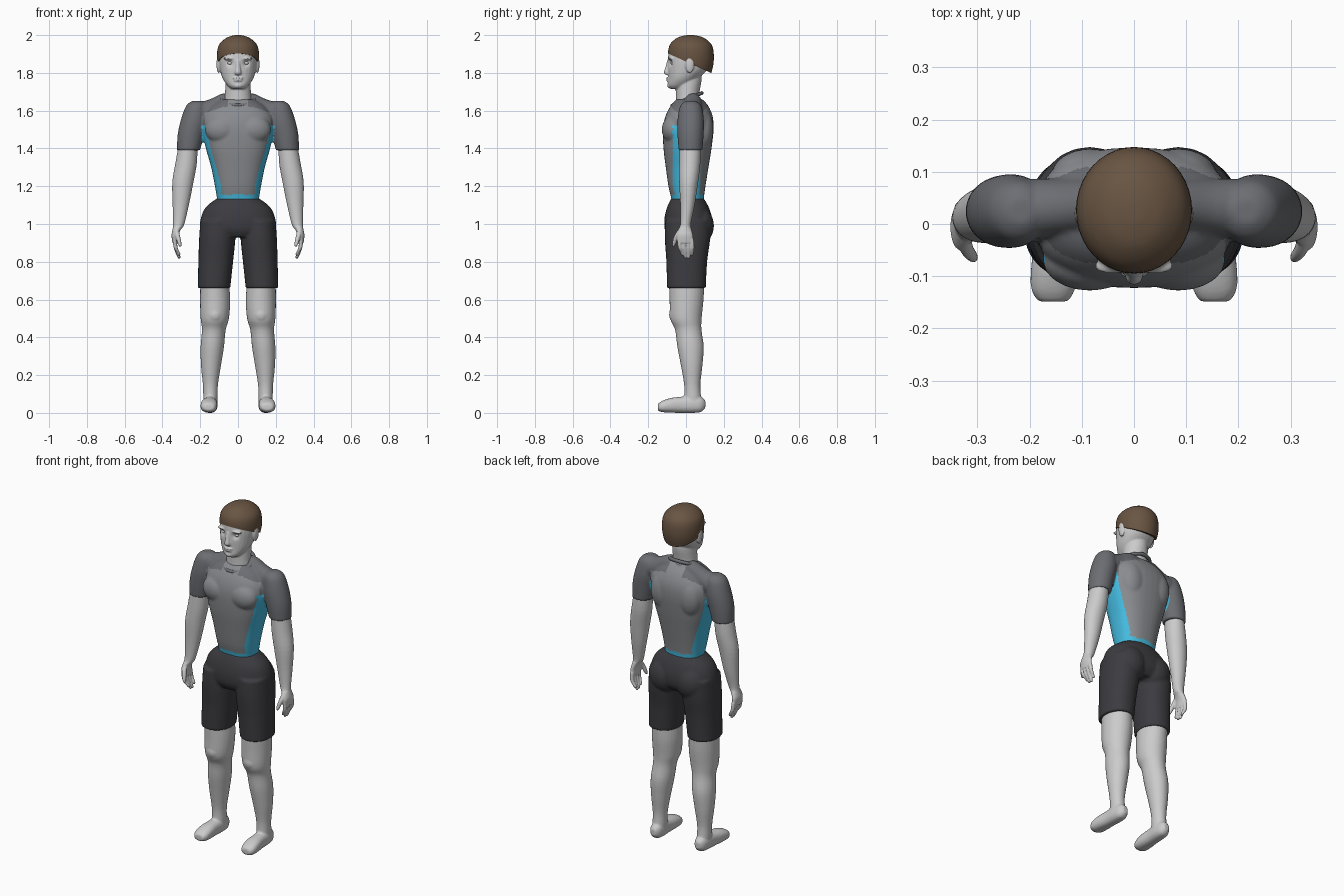
import bpy, bmesh, math
from mathutils import Vector, Matrix

def material(name, rgb):
    m = bpy.data.materials.new(name)
    m.diffuse_color = (*rgb, 1)
    return m

LIGHT = material("shirt grey", (.25, .26, .275))
DARK = material("sleeve grey", (.15, .155, .17))
BLUE = material("blue trim", (.06, .5, .75))
BLACK = material("shorts black", (.045, .045, .052))
BROWN = material("hair brown", (.14, .09, .055))

def spline(rings, sub=4):
    """Catmull-Rom interpolation of ring tuples."""
    P = [rings[0]] + list(rings) + [rings[-1]]
    out = []
    for a, b, c, d in zip(P, P[1:], P[2:], P[3:]):
        for k in range(sub):
            t = k / sub
            out.append([.5 * (2*q + (r-p)*t + (2*p-5*q+4*r-s)*t*t + (3*q-p-3*r+s)*t**3)
                        for p, q, r, s in zip(a, b, c, d)])
    return out + [list(rings[-1])]

def loft(bm, rings, axis='z', power=2, mirror=False, n=28):
    """Closed tube; ring = (x, y, z, radius1, radius2) across the axis."""
    for side in ((1, -1) if mirror else (1,)):
        loops = []
        for x, y, z, r1, r2 in spline(rings):
            loop = []
            for k in range(n):
                a = 2 * math.pi * k / n
                u = r1 * math.copysign(abs(math.cos(a)) ** (2/power), math.cos(a))
                v = r2 * math.copysign(abs(math.sin(a)) ** (2/power), math.sin(a))
                d = {'x': (0, u, v), 'y': (u, 0, v), 'z': (u, v, 0)}[axis]
                loop.append(bm.verts.new((side * (x + d[0]), y + d[1], z + d[2])))
            loops.append(loop)
        for a, b in zip(loops, loops[1:]):
            for k in range(n):
                bm.faces.new((a[k], a[(k+1) % n], b[(k+1) % n], b[k]))
        bm.faces.new(loops[0])
        bm.faces.new(loops[-1])

def ball(bm, c, r, mirror=False):
    for side in ((1, -1) if mirror else (1,)):
        m = Matrix.Translation((side * c[0], c[1], c[2])) @ Matrix.Diagonal((*r, 1))
        bmesh.ops.create_uvsphere(bm, u_segments=20, v_segments=14, radius=1, matrix=m)

def finish(bm, name, mats=(), voxel=0, smooth=3):
    """Turn the bmesh into an object, optionally fusing its overlapping pieces."""
    bmesh.ops.recalc_face_normals(bm, faces=bm.faces)
    me = bpy.data.meshes.new(name)
    bm.to_mesh(me)
    bm.free()
    ob = bpy.data.objects.new(name, me)
    bpy.context.collection.objects.link(ob)
    if voxel:
        rm = ob.modifiers.new("fuse", 'REMESH')
        rm.mode = 'VOXEL'
        rm.voxel_size = voxel
        sm = ob.modifiers.new("smooth", 'SMOOTH')
        sm.iterations = smooth
        dg = bpy.context.evaluated_depsgraph_get()
        new = bpy.data.meshes.new_from_object(ob.evaluated_get(dg))
        ob.modifiers.clear()
        ob.data = new
    for m in mats:
        ob.data.materials.append(m)
    ob.data.shade_smooth()
    return ob

# Shirt: torso, shoulders, chest and sleeves
bm = bmesh.new()
loft(bm, [(0, .01, 1.10, .108, .084), (0, .008, 1.14, .112, .087), (0, .005, 1.2, .122, .098),
          (0, .006, 1.3, .142, .113), (0, .008, 1.4, .17, .127), (0, .012, 1.5, .19, .134),
          (0, .016, 1.57, .185, .125), (0, .018, 1.625, .145, .1), (0, .018, 1.66, .09, .07)],
     power=2.4, n=40)
loft(bm, [(.216, .025, 1.652, .025, .025), (.22, .025, 1.625, .055, .056), (.232, .025, 1.55, .071, .07),
          (.25, .024, 1.47, .07, .069), (.262, .024, 1.39, .061, .063)], mirror=True)
loft(bm, [(0, .035, 1.62, .05, .06), (.075, .037, 1.63, .05, .062), (.15, .032, 1.595, .055, .065),
          (.22, .027, 1.58, .06, .06)], axis='x', mirror=True)
ball(bm, (.085, -.07, 1.5), (.09, .058, .075), True)
ball(bm, (.085, .09, 1.5), (.075, .055, .11), True)
shirt = finish(bm, "shirt", (LIGHT, DARK, BLUE), .007)
for f in shirt.data.polygons:
    x, y, z = abs(f.center.x), f.center.y, f.center.z
    if z < 1.155 or (z < 1.52 and .09 < x < .19 and -.07 < y < .075):
        f.material_index = 2
    elif x > .19 or (z > 1.38 and x > .175) or (x > .05 and z > 1.62 - .35 * max(0, x - .08)):
        f.material_index = 1

# Collar
bpy.ops.mesh.primitive_torus_add(major_radius=.085, minor_radius=.01, major_segments=40,
                                 minor_segments=10, location=(0, .005, 1.66), rotation=(.4, 0, 0))
collar = bpy.context.object
collar.name = "collar"
collar.data.materials.append(DARK)
collar.data.shade_smooth()

# Shorts: pelvis, thighs and buttocks
bm = bmesh.new()
loft(bm, [(0, .008, 1.135, .112, .086), (0, .01, 1.09, .17, .11), (0, .012, 1.03, .197, .126),
          (0, .012, .97, .198, .124), (0, .01, .93, .15, .1)], power=2.2, n=40)
loft(bm, [(.105, .01, 1.02, .094, .12), (.11, .008, .92, .096, .12), (.118, .004, .8, .092, .108),
          (.127, .002, .66, .086, .103)], power=2.2, mirror=True)
ball(bm, (.085, .068, .99), (.092, .08, .1), True)
finish(bm, "shorts", (BLACK,), .007)

# Legs and feet
bm = bmesh.new()
loft(bm, [(.124, .003, .70, .075, .094), (.121, .003, .6, .08, .09), (.123, 0, .5, .075, .083),
          (.128, .012, .44, .063, .07), (.136, .024, .35, .062, .07), (.143, .03, .25, .053, .057),
          (.146, .033, .15, .04, .043), (.146, .035, .08, .038, .045), (.146, .035, .04, .036, .045)],
     mirror=True)
loft(bm, [(.145, .102, .046, .015, .02), (.146, .08, .045, .032, .04), (.147, .04, .045, .039, .045),
          (.15, -.02, .043, .039, .043), (.153, -.08, .04, .044, .039), (.155, -.125, .034, .042, .03),
          (.155, -.149, .03, .028, .018)], axis='y', power=2.4, mirror=True)
ball(bm, (.122, -.045, .52), (.045, .045, .05), True)
finish(bm, "legs", (), .006)

# Arms and hands
bm = bmesh.new()
loft(bm, [(.264, .022, 1.42, .05, .056), (.275, .02, 1.32, .057, .056), (.292, .014, 1.22, .056, .05),
          (.303, .008, 1.1, .043, .038), (.314, -.002, 1.0, .03, .028), (.325, -.006, .97, .022, .036),
          (.334, -.006, .94, .018, .043), (.333, -.004, .9, .014, .043)], mirror=True)
for i, tip in enumerate((.835, .82, .818, .835)):
    y = -.036 + .022 * i
    loft(bm, [(.334, y, .92, .011, .011), (.33, y + .004, .875, .011, .011),
              (.314, y * .8 + .008, tip + .01, .009, .009), (.311, y * .8 + .008, tip - .002, .005, .005)],
         mirror=True, n=12)
loft(bm, [(.328, -.02, .98, .014, .014), (.32, -.048, .94, .013, .014), (.31, -.062, .9, .011, .011),
          (.306, -.067, .88, .006, .006)], mirror=True, n=12)
finish(bm, "arms", (), .0045, 2)

# Head, neck, ears and facial features
bm = bmesh.new()
loft(bm, [(0, -.045, 1.715, .034, .038), (0, -.036, 1.733, .056, .06), (0, -.014, 1.77, .081, .08),
          (0, .01, 1.82, .096, .105), (0, .018, 1.88, .101, .113), (0, .02, 1.94, .093, .102),
          (0, .02, 1.98, .045, .05)], power=2.15)
loft(bm, [(0, .012, 1.6, .078, .066), (0, .008, 1.68, .069, .062), (0, .014, 1.76, .066, .068),
          (0, .02, 1.82, .06, .06)])
loft(bm, [(0, -.09, 1.868, .01, .009), (0, -.098, 1.83, .012, .011), (0, -.1, 1.803, .017, .017),
          (0, -.096, 1.79, .014, .012)], n=16)
ball(bm, (.042, -.08, 1.876), (.034, .016, .009), True)
ball(bm, (0, -.093, 1.772), (.028, .012, .006))
ball(bm, (0, -.091, 1.76), (.025, .013, .007))
ball(bm, (0, -.08, 1.733), (.026, .02, .016))
ball(bm, (.102, .02, 1.845), (.012, .024, .046), True)
head = finish(bm, "head", (), .0045, 2)
for v in head.data.vertices:  # eye sockets
    d = (Vector((abs(v.co.x), v.co.y, v.co.z)) - Vector((.042, -.085, 1.852))).length
    v.co.y += .014 * math.exp(-(d / .017) ** 2)

# Eyes
bm = bmesh.new()
ball(bm, (.042, -.067, 1.852), (.015, .014, .01), True)
finish(bm, "eyes")

# Hair cap, trimmed along the sloping hairline
bm = bmesh.new()
loft(bm, [(0, .03, 1.77, .085, .095), (0, .029, 1.84, .106, .115), (0, .026, 1.9, .111, .121),
          (0, .025, 1.95, .1, .11), (0, .024, 1.985, .062, .072), (0, .024, 1.998, .025, .03),
          (0, .024, 2.0, .004, .004)], n=40)
cut = bmesh.ops.bisect_plane(bm, geom=bm.verts[:] + bm.edges[:] + bm.faces[:], plane_co=(0, 0, 1.86),
                             plane_no=(0, .1, .22), clear_inner=True)
bmesh.ops.holes_fill(bm, edges=[e for e in cut['geom_cut'] if isinstance(e, bmesh.types.BMEdge)])
hair = finish(bm, "hair", (BROWN,))
bpy.ops.object.select_all(action='DESELECT')
hair.select_set(True)
bpy.context.view_layer.objects.active = hair
bpy.ops.object.shade_smooth_by_angle()
